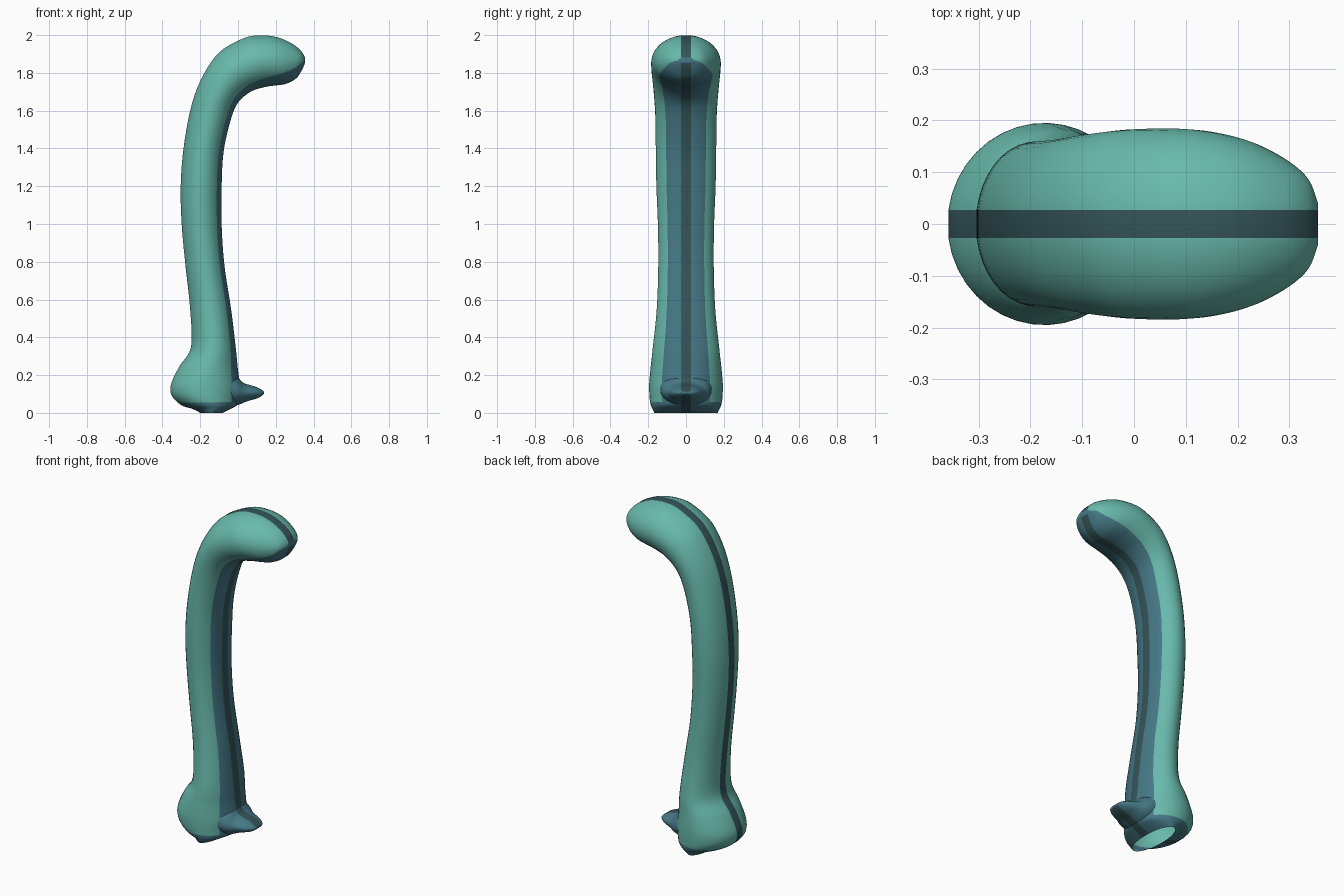
import bpy
import bmesh
import math
from mathutils import Vector

cube = bpy.data.objects.get("Cube")
if cube:
    bpy.data.objects.remove(cube, do_unlink=True)


def make_material(name, colour):
    material = bpy.data.materials.new(name)
    material.use_nodes = True
    rgba = (*colour, 1.0)
    material.diffuse_color = rgba
    shader = material.node_tree.nodes["Principled BSDF"]
    shader.inputs["Base Color"].default_value = rgba
    shader.inputs["Roughness"].default_value = 0.7
    return material


MATERIALS = [
    make_material("teal skin", (0.14, 0.49, 0.41)),
    make_material("slate belly", (0.06, 0.19, 0.24)),
    make_material("dark seam", (0.035, 0.09, 0.1)),
]
TEAL, SLATE, SEAM = range(len(MATERIALS))
SEAM_HALF_WIDTH = 0.027


def spline(stations, steps):
    """Catmull-Rom interpolation through the stations."""
    points = [Vector(s) for s in stations]
    padded = [points[0]] + points + [points[-1]]
    result = []
    for a, b, c, d in zip(padded, padded[1:], padded[2:], padded[3:]):
        for i in range(steps):
            t = i / steps
            result.append(b + (c - a) * (t / 2)
                          + (a * 2 - b * 5 + c * 4 - d) * (t * t / 2)
                          + (b * 3 - a - c * 3 + d) * (t ** 3 / 2))
    result.append(points[-1])
    return result


def spread(start, end, count):
    return [start + (end - start) * i / count for i in range(count + 1)]


def ring_angles(half_depth, belly_edge):
    """Angles from belly to back, with exact edges for seam and belly."""
    seam = math.asin(min(0.6, SEAM_HALF_WIDTH / half_depth))
    belly = spread(seam, max(belly_edge, seam + 0.1), 6)
    side = spread(belly[-1], math.pi - seam, 14)
    half = belly + side[1:]
    return half + [-t for t in reversed(half)]


def loft(name, stations, steps, edge_rule, colour_rule):
    """Skin elliptical rings, each given by back, belly and half depth."""
    bm = bmesh.new()
    rings = []
    stations = spline(stations, steps)
    for i, (back_x, back_z, belly_x, belly_z, depth) in enumerate(stations):
        back = Vector((back_x, 0, back_z))
        belly = Vector((belly_x, 0, belly_z))
        centre, reach = (back + belly) / 2, (belly - back) / 2
        edge = edge_rule(i / (len(stations) - 1))
        rings.append([
            bm.verts.new(centre + reach * math.cos(t)
                         + Vector((0, depth * math.sin(t), 0)))
            for t in ring_angles(depth, edge)])
    count = len(rings[0])
    half = count // 2
    for lower, upper in zip(rings, rings[1:]):
        for j in range(count):
            k = (j + 1) % count
            face = bm.faces.new((lower[j], lower[k], upper[k], upper[j]))
            on_seam = j in (half - 1, count - 1)
            on_belly = j < 6 or count - 8 < j < count - 1
            height = face.calc_center_median().z
            face.material_index = colour_rule(on_seam, on_belly, height)
    tip = bm.faces.new(rings[-1])
    tip.material_index = SLATE
    bmesh.ops.recalc_face_normals(bm, faces=bm.faces[:])
    for face in bm.faces:
        face.smooth = True
    mesh = bpy.data.meshes.new(name)
    bm.to_mesh(mesh)
    bm.free()
    for material in MATERIALS:
        mesh.materials.append(material)
    obj = bpy.data.objects.new(name, mesh)
    bpy.context.collection.objects.link(obj)
    return obj


def belly_edge(fraction):
    """The belly colour widens towards the front of the head."""
    head = max(0.0, (fraction - 0.6) / 0.4)
    return math.radians(41 + 45 * head ** 2)


def body_colour(on_seam, on_belly, height):
    if on_seam:
        return SEAM
    return SLATE if on_belly or height < 0.055 else TEAL


def spur_colour(on_seam, on_belly, height):
    return SEAM if on_seam else SLATE


# Body: open foot, swollen base, slim neck and bent head
body_stations = [
    (-0.2, 0, -0.08, 0, 0.168),
    (-0.24, 0.02, -0.03, 0.025, 0.178),
    (-0.3, 0.04, 0, 0.045, 0.187),
    (-0.345, 0.08, 0.01, 0.08, 0.193),
    (-0.36, 0.12, 0.015, 0.13, 0.195),
    (-0.35, 0.17, 0.01, 0.17, 0.194),
    (-0.31, 0.25, 0, 0.24, 0.187),
    (-0.25, 0.35, -0.01, 0.34, 0.176),
    (-0.255, 0.55, -0.035, 0.55, 0.155),
    (-0.28, 0.78, -0.07, 0.78, 0.147),
    (-0.3, 1, -0.085, 1, 0.149),
    (-0.305, 1.2, -0.085, 1.2, 0.157),
    (-0.29, 1.4, -0.075, 1.38, 0.16),
    (-0.25, 1.62, -0.04, 1.54, 0.163),
    (-0.19, 1.78, 0, 1.64, 0.172),
    (-0.1, 1.91, 0.07, 1.7, 0.182),
    (0.03, 1.985, 0.15, 1.725, 0.184),
    (0.12, 2, 0.21, 1.733, 0.175),
    (0.21, 1.99, 0.26, 1.742, 0.155),
    (0.29, 1.955, 0.31, 1.77, 0.12),
    (0.335, 1.917, 0.34, 1.815, 0.085),
    (0.355, 1.885, 0.355, 1.85, 0.04),
]
loft("body", body_stations, 5, belly_edge, body_colour)

# Spur: short tapering toe at the base
spur_stations = [
    (-0.05, 0.23, -0.05, 0.03, 0.14),
    (0, 0.19, 0, 0.04, 0.125),
    (0.03, 0.16, 0.05, 0.06, 0.1),
    (0.09, 0.142, 0.1, 0.074, 0.075),
    (0.125, 0.125, 0.13, 0.09, 0.05),
    (0.138, 0.112, 0.138, 0.102, 0.03),
]
loft("base_spur", spur_stations, 5, belly_edge, spur_colour)
